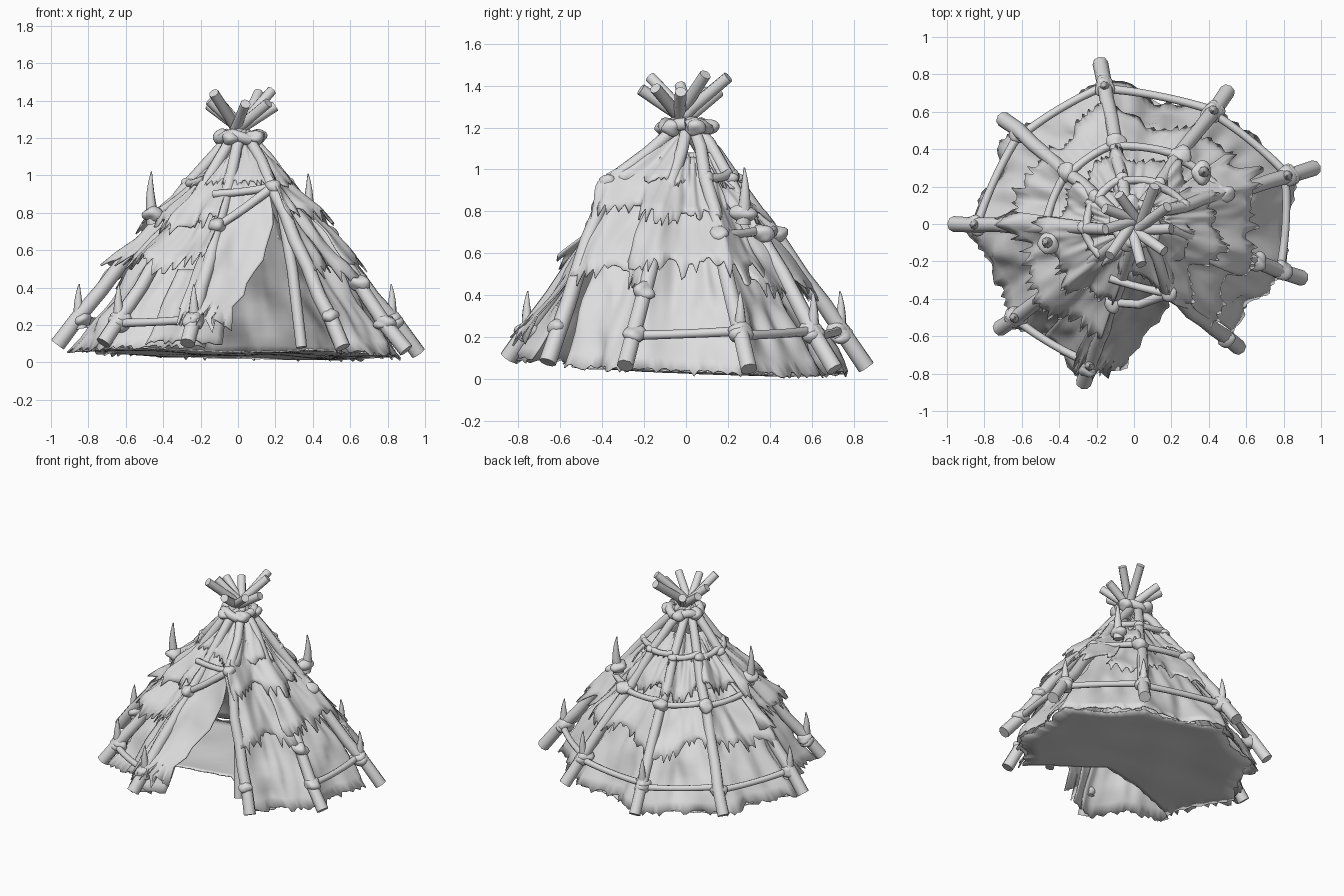
import bpy, bmesh, math, random
from math import sin, pi
from mathutils import Vector, noise

if "Cube" in bpy.data.objects:
    bpy.data.objects.remove(bpy.data.objects["Cube"])
random.seed(4)

grey = bpy.data.materials.new("pale_grey")
grey.use_nodes = True
grey.diffuse_color = (0.72, 0.72, 0.72, 1)
grey.node_tree.nodes["Principled BSDF"].inputs["Base Color"].default_value = (0.72, 0.72, 0.72, 1)


def finish(ob, angle=50):
    ob.data.materials.clear()
    ob.data.materials.append(grey)
    bpy.ops.object.select_all(action='DESELECT')
    ob.select_set(True)
    bpy.context.view_layer.objects.active = ob
    if ob.type == 'CURVE':
        bpy.ops.object.convert(target='MESH')
    bpy.ops.object.shade_smooth_by_angle(angle=math.radians(angle))


def from_bmesh(name, bm, angle, thickness=0.0):
    me = bpy.data.meshes.new(name)
    bm.to_mesh(me)
    bm.free()
    ob = bpy.data.objects.new(name, me)
    bpy.context.collection.objects.link(ob)
    if thickness:
        ob.modifiers.new("thickness", 'SOLIDIFY').thickness = thickness
    finish(ob, angle)


def stick(name, points, radii, smooth=False):
    """Tapered round tube through the points."""
    cu = bpy.data.curves.new(name, 'CURVE')
    cu.dimensions = '3D'
    cu.bevel_depth = 1
    cu.bevel_resolution = 2
    cu.use_fill_caps = True
    cu.resolution_u = 5
    sp = cu.splines.new('NURBS' if smooth else 'POLY')
    sp.points.add(len(points) - 1)
    for p, co, r in zip(sp.points, points, radii):
        p.co = (*co, 1)
        p.radius = r
    if smooth:
        sp.use_endpoint_u = True
        sp.order_u = 3
    ob = bpy.data.objects.new(name, cu)
    bpy.context.collection.objects.link(ob)
    finish(ob)


def knot(name, at, r=0.05):
    """Lumpy lashing."""
    bm = bmesh.new()
    bmesh.ops.create_icosphere(bm, subdivisions=3, radius=r)
    for v in bm.verts:
        v.co *= 1 + 0.35 * noise.noise(v.co * 18 + Vector(at) * 7)
        v.co.z *= 0.8
        v.co += Vector(at)
    from_bmesh(name, bm, 80)


# Pole feet, counter-clockwise from the right-hand door post
feet = [(.56, -.66), (.90, -.29), (.965, .30), (.50, .71), (-.18, .86),
        (-.70, .56), (-.965, 0), (-.72, -.56), (-.27, -.85)]
paths = []
for i, (x, y) in enumerate(feet):
    d = Vector((x, y, 0)).normalized()
    side = Vector((-d.y, d.x, 0)) * 0.025
    path = [Vector((x, y, 0.075 - 0.02 * x - 0.025 * y))]
    if i == 0:
        path.append(Vector((.18, -.37, .95)))
    path.append(d * 0.065 + side + Vector((.01, 0, 1.2)))
    path.append(-d * random.uniform(.17, .23) + side + Vector((.02, 0, random.uniform(1.36, 1.46))))
    paths.append(path)


def on_pole(i, z):
    path = paths[i % len(paths)]
    for a, b in zip(path, path[1:]):
        if z <= b.z:
            break
    return a.lerp(b, (z - a.z) / (b.z - a.z))


def wall(u, z, off=0.0):
    """Point on the tent wall: u counts poles, off pushes outwards."""
    i = int(math.floor(u))
    f = u - i
    p = on_pole(i, z).lerp(on_pole(i + 1, z), f)
    out = Vector((p.x, p.y, 0)).normalized()
    p += out * (off - 0.025 * sin(pi * f))
    p.z = z
    return p


# Main poles
for i, path in enumerate(paths):
    pts, n = [], 9
    low, high = path[0].z, path[-1].z
    for k in range(n + 1):
        p = on_pole(i, low + (high - low) * k / n)
        if 0 < k < n:
            p += noise.noise_vector(p * 4) * 0.018
        pts.append(p)
    stick(f"pole_{i + 1}", pts, [0.042 - 0.014 * k / n for k in range(n + 1)])


def hide(name, u0, u1, top, bottom, off0, off1, jag, edge=None, rows=12):
    """Hanging hide with a torn lower edge; edge(z) trims its far side."""
    cols = max(8, int((u1 - u0) * 24))
    bm = bmesh.new()
    grid = []
    for c in range(cols + 1):
        s = c / cols
        ub = u0 + (u1 - u0) * s
        low = bottom + 0.09 * noise.noise((ub * 1.7, bottom * 9, 0)) * (jag > 0.05)
        tear = jag * random.random() ** 2
        col = []
        for k in range(rows + 1):
            t = k / rows
            z = top + (low - top) * t - (tear if k == rows else 0)
            end = edge(z) + 0.1 * noise.noise((z * 25, 3, 0)) if edge else u1
            u = u0 + (end - u0) * s
            fold = 0.07 * t * noise.noise((u * 2.6, z * 4, top * 5))
            fold += 0.025 * noise.noise((u * 6, z * 7, top))
            p = wall(u, z, off0 + (off1 - off0) * t + fold)
            p.z = max(0.004, z - (0.02 * p.x + 0.035 * p.y) * t)
            col.append(bm.verts.new(p))
        grid.append(col)
    for a, b in zip(grid, grid[1:]):
        for k in range(rows):
            bm.faces.new((a[k], a[k + 1], b[k + 1], b[k]))
    from_bmesh(name, bm, 60, 0.008)


# Inner cover, then overlapping tiers of hide
hide("lower_cover", 0.06, 8.1, 1.0, 0.065, -0.02, -0.09, 0.03, rows=18)
hide("third_tier_back", 2.4, 6.0, 0.76, 0.48, -0.01, 0.04, 0.08)
hide("third_tier_left", 0.75, 2.55, 0.88, 0.58, 0.01, 0.12, 0.09)
hide("door_left_cover", 0.02, 0.95, 0.95, 0.52, 0.0, 0.03, 0.08)
hide("third_tier_right", 5.8, 8.0, 0.80, 0.56, 0.0, 0.08, 0.09)
hide("second_tier_back", 2.2, 6.0, 0.99, 0.79, -0.01, 0.03, 0.06)
hide("second_tier_left", 0.0, 2.4, 1.06, 0.80, 0.01, 0.06, 0.07)
hide("second_tier_right", 5.8, 8.0, 1.04, 0.76, 0.0, 0.07, 0.09)
hide("top_tier_back", 1.0, 7.1, 1.08, 0.96, 0.0, 0.02, 0.04)
hide("top_tier_front", 6.9, 10.1, 1.17, 0.97, 0.01, 0.03, 0.04)

# Door flap, drawn aside towards the right pole
hide("door_flap", 7.8, 9.0, 1.0, 0.27, 0.01, 0.03, 0.14,
     edge=lambda z: min(9.0, 8.26 + max(0, z - 0.25) * 1.0))
hide("door_side_cover", 7.4, 8.22, 0.5, 0.09, -0.02, -0.05, 0.03)

# Ground hide, cut back inside the doorway
rim = [wall(0.1 + 6.8 * k / 110, 0.07, -0.09) for k in range(111)]
doorway = [rim[-1], Vector((-.25, -.28, 0)), Vector((.08, -.2, 0)), Vector((.35, -.42, 0)), rim[0]]
for a, b in zip(doorway, doorway[1:]):
    rim += [a.lerp(b, k / 8) for k in range(1, 9)]
rim.pop()
centre, rings = Vector((0, .1, 0)), 8
bm = bmesh.new()
grid = []
for p in rim:
    reach = random.uniform(.95, 1.0)
    col = []
    for k in range(1, rings + 1):
        q = centre.lerp(p, k / rings * (reach if k == rings else 0.97))
        q.z = 0.055 - 0.02 * q.x - 0.04 * q.y + 0.02 * noise.noise(Vector((q.x, q.y, 0)) * 3)
        col.append(bm.verts.new(q))
    grid.append(col)
for a, b in zip(grid, grid[1:] + grid[:1]):
    for k in range(rings - 1):
        bm.faces.new((a[k], a[k + 1], b[k + 1], b[k]))
bm.faces.new([col[0] for col in grid])
bmesh.ops.recalc_face_normals(bm, faces=bm.faces)
from_bmesh("ground_hide", bm, 60, 0.008)

# Cross sticks lashed between the poles, one tier at a time
tiers = [(0.21, (1, 2, 3, 4, 5, 7), -0.015), (0.69, range(2, 6), 0.015), (0.96, range(2, 7), 0.015)]
for t, (z, bays, off) in enumerate(tiers):
    for i in bays:
        a, b = wall(i, z, off), wall(i + 1, z + 0.02, off)
        mid = (a + b) / 2 + Vector((a.x + b.x, a.y + b.y, -0.3)).normalized() * 0.035
        stick(f"cross_stick_{t + 1}_{i + 1}", [a, mid, b], [0.024, 0.018, 0.024], True)
        knot(f"lashing_{t + 1}_{i + 1}", a, 0.056 if t < 2 else 0.035)
knot("lashing_front", wall(8, 0.22), 0.055)
knot("lashing_front_upper", wall(8, 0.73, 0.02), 0.05)
knot("lashing_left_front", wall(1, 0.42, 0.01), 0.055)
knot("lashing_left_low", wall(0, 0.25, 0.01), 0.045)

# Door frame
peak = Vector((.19, -.37, .94))
stick("door_lintel", [(-.13, -.29, .90), (.05, -.35, .91), peak], [.022, .018, .024], True)
stick("door_inner_post", [(.22, -.33, .88), (.29, -.41, .5), (.34, -.48, .08)], [.025, .03, .03])
stick("door_brace", [peak, (.03, -.43, .82), (-.12, -.42, .72)], [.026, .024, .022])
knot("door_peak_lashing", peak, 0.045)

# Pointed horns standing on the lashings
horns = [(i, 0.23, 0.19, -0.015) for i in (2, 3, 4, 6, 7, 8)]
horns += [(2.5, 0.79, 0.22, 0.12), (6.27, 0.79, 0.23, 0.11)]
for k, (u, z, h, off) in enumerate(horns):
    p = wall(u, z, off)
    out = Vector((p.x, p.y, 0)).normalized()
    knot(f"horn_lashing_{k + 1}", p, 0.056)
    stick(f"horn_{k + 1}", [p - Vector((0, 0, .05)), p + out * .025 + Vector((0, 0, h * .45)),
                            p + out * .01 + Vector((0, 0, h))], [.036, .028, .003], True)

# Lumpy binding round the crossing of the poles
ring = [Vector((0.01 + 0.105 * math.cos(a * pi / 8), 0.105 * sin(a * pi / 8),
                1.205 + 0.015 * sin(a * 1.3))) for a in range(17)]
stick("top_binding", ring, [0.03] * 17)
for k in range(5):
    a = k * pi * 0.4 + 0.5
    knot(f"top_lashing_{k + 1}", (0.01 + 0.1 * math.cos(a), 0.1 * sin(a), 1.2), 0.052)
